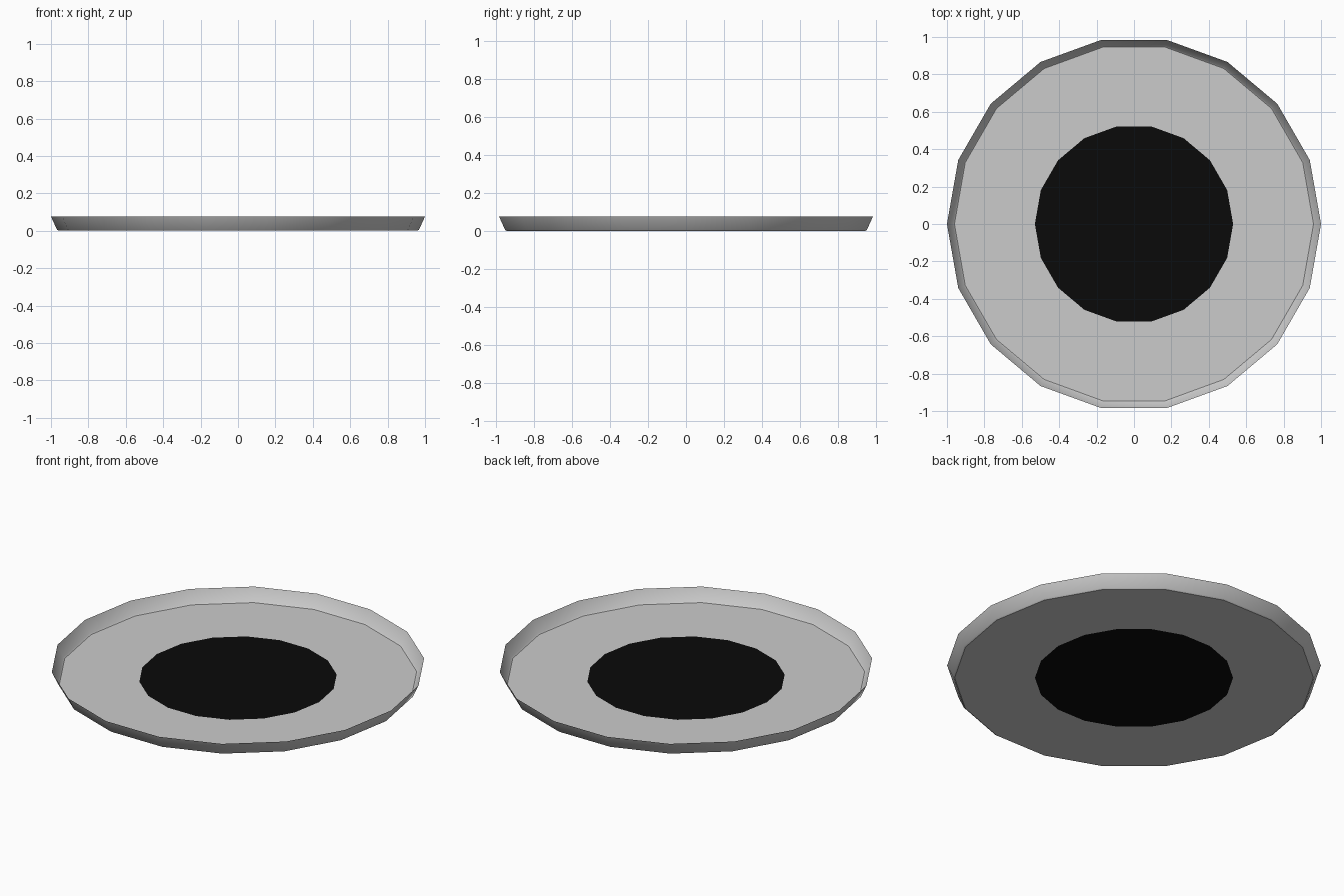
import bpy, bmesh, math

if "Cube" in bpy.data.objects:
    bpy.data.objects.remove(bpy.data.objects["Cube"])

SIDES = 18


def lathe(name, profile, color=None):
    """Spin a (radius, z) profile into an 18-sided open surface."""
    bm = bmesh.new()
    rings = []
    for r, z in profile:
        if r == 0:
            rings.append([bm.verts.new((0, 0, z))] * SIDES)
        else:
            rings.append([bm.verts.new((r * math.cos(math.tau * i / SIDES),
                                        r * math.sin(math.tau * i / SIDES), z))
                          for i in range(SIDES)])
    for a, b in zip(rings, rings[1:]):
        for i in range(SIDES):
            j = (i + 1) % SIDES
            corners = list(dict.fromkeys((a[i], b[i], b[j], a[j])))
            bm.faces.new(corners)
    mesh = bpy.data.meshes.new(name)
    bm.to_mesh(mesh)
    bm.free()
    obj = bpy.data.objects.new(name, mesh)
    bpy.context.collection.objects.link(obj)
    bpy.context.view_layer.objects.active = obj
    obj.select_set(True)
    bpy.ops.object.shade_smooth_by_angle(angle=math.radians(30))
    obj.select_set(False)
    if color:
        mat = bpy.data.materials.new(name)
        mat.diffuse_color = color
        mat.use_nodes = True
        mat.node_tree.nodes["Principled BSDF"].inputs["Base Color"].default_value = mat.diffuse_color
        mesh.materials.append(mat)
    return obj


# Flat ring floor, tiny rounded foot and flared thin rim
lathe("dish", [(0.53, 0), (0.96, 0), (0.968, 0.006), (1.0, 0.076)])

# Black centre filling the ring
lathe("dark_centre", [(0, 0), (0.53, 0)], (0.003, 0.003, 0.003, 1))
